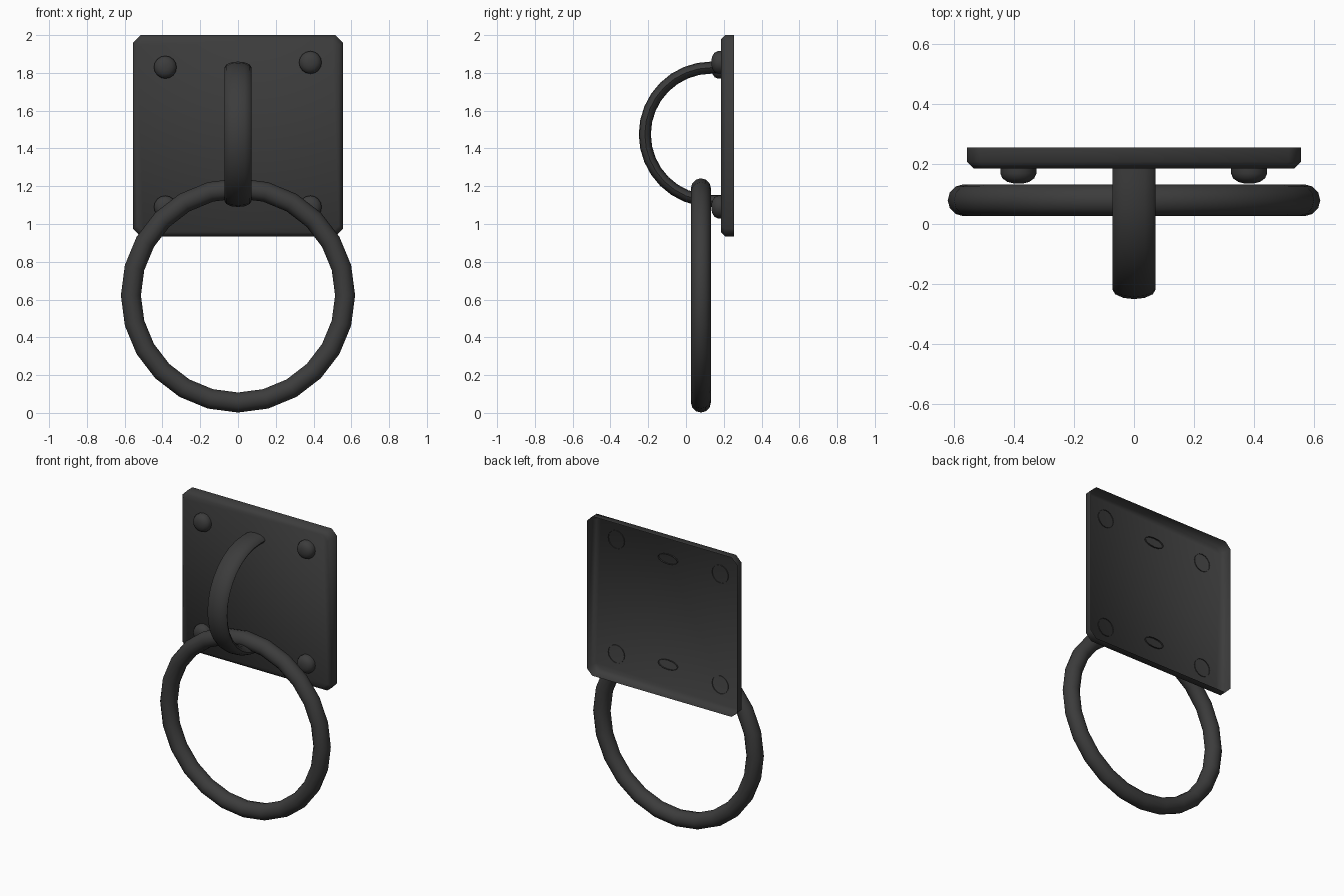
import bpy, bmesh
from math import sin, cos, pi, radians

if "Cube" in bpy.data.objects:
    bpy.data.objects.remove(bpy.data.objects["Cube"])

iron = bpy.data.materials.new("dark_iron")
iron.diffuse_color = (0.045, 0.045, 0.045, 1)
iron.use_nodes = True
iron.node_tree.nodes["Principled BSDF"].inputs["Base Color"].default_value = iron.diffuse_color


def loft(name, rings, closed=False, cap_end=False, angle=50):
    """Bridge a list of equal point loops into one skin."""
    bm = bmesh.new()
    loops = [[bm.verts.new(p) for p in r] for r in rings]
    pairs = list(zip(loops, loops[1:]))
    if closed:
        pairs.append((loops[-1], loops[0]))
    for a, b in pairs:
        n = len(a)
        for i in range(n):
            j = (i + 1) % n
            bm.faces.new((a[i], a[j], b[j], b[i]))
    if cap_end:
        bm.faces.new(loops[-1])
    bmesh.ops.recalc_face_normals(bm, faces=bm.faces[:])
    me = bpy.data.meshes.new(name)
    bm.to_mesh(me)
    bm.free()
    me.materials.append(iron)
    ob = bpy.data.objects.new(name, me)
    bpy.context.collection.objects.link(ob)
    bpy.context.view_layer.objects.active = ob
    ob.select_set(True)
    bpy.ops.object.shade_smooth_by_angle(angle=radians(angle))
    ob.select_set(False)
    return ob


def circle(n):
    return [(cos(2 * pi * i / n), sin(2 * pi * i / n)) for i in range(n)]


# Wall plate: open-backed shell with clipped corners and a bevelled front
def plate_loop(y, inset):
    w, h, c = 0.555 - inset, 0.5325 - inset, 0.04 - inset * 0.3
    pts = [(w, h - c), (w - c, h), (c - w, h), (-w, h - c),
           (-w, c - h), (c - w, -h), (w - c, -h), (w, c - h)]
    return [(x, y, 1.4675 + z) for x, z in pts]


loft("wall_plate", [plate_loop(0.255, 0), plate_loop(0.207, 0),
                    plate_loop(0.185, 0.022)], cap_end=True)

# Rivets: domed heads, open at the back
rivet_profile = [(0.06, 0.19), (0.06, 0.168), (0.053, 0.152), (0.036, 0.14), (0.016, 0.135)]
for name, cx, cz in [("rivet_top_left", -0.385, 1.83), ("rivet_top_right", 0.383, 1.855),
                     ("rivet_bottom_left", -0.385, 1.09), ("rivet_bottom_right", 0.383, 1.09)]:
    loft(name, [[(cx + r * u, y, cz + r * v) for u, v in circle(16)]
                for r, y in rivet_profile], cap_end=True, angle=60)

# Staple: flat oval bar bent in a half circle, open ends through the plate
R, cy, cz = 0.353, 0.135, 1.475
path = [(0.195, cz + R, pi / 2)]
path += [(cy - R * cos(t), cz + R * sin(t), t)
         for t in [pi / 2 - pi * i / 16 for i in range(17)]]
path += [(0.195, cz - R, -pi / 2)]
loft("staple", [[(0.072 * u, y - 0.032 * v * cos(t), z + 0.032 * v * sin(t))
                 for u, v in circle(12)] for y, z, t in path], angle=60)

# Hanging ring
loft("pull_ring", [[((0.567 + 0.053 * u) * cx, 0.079 + 0.053 * v, 0.622 + (0.567 + 0.053 * u) * sz)
                    for u, v in circle(12)] for cx, sz in circle(24)], closed=True, angle=60)
